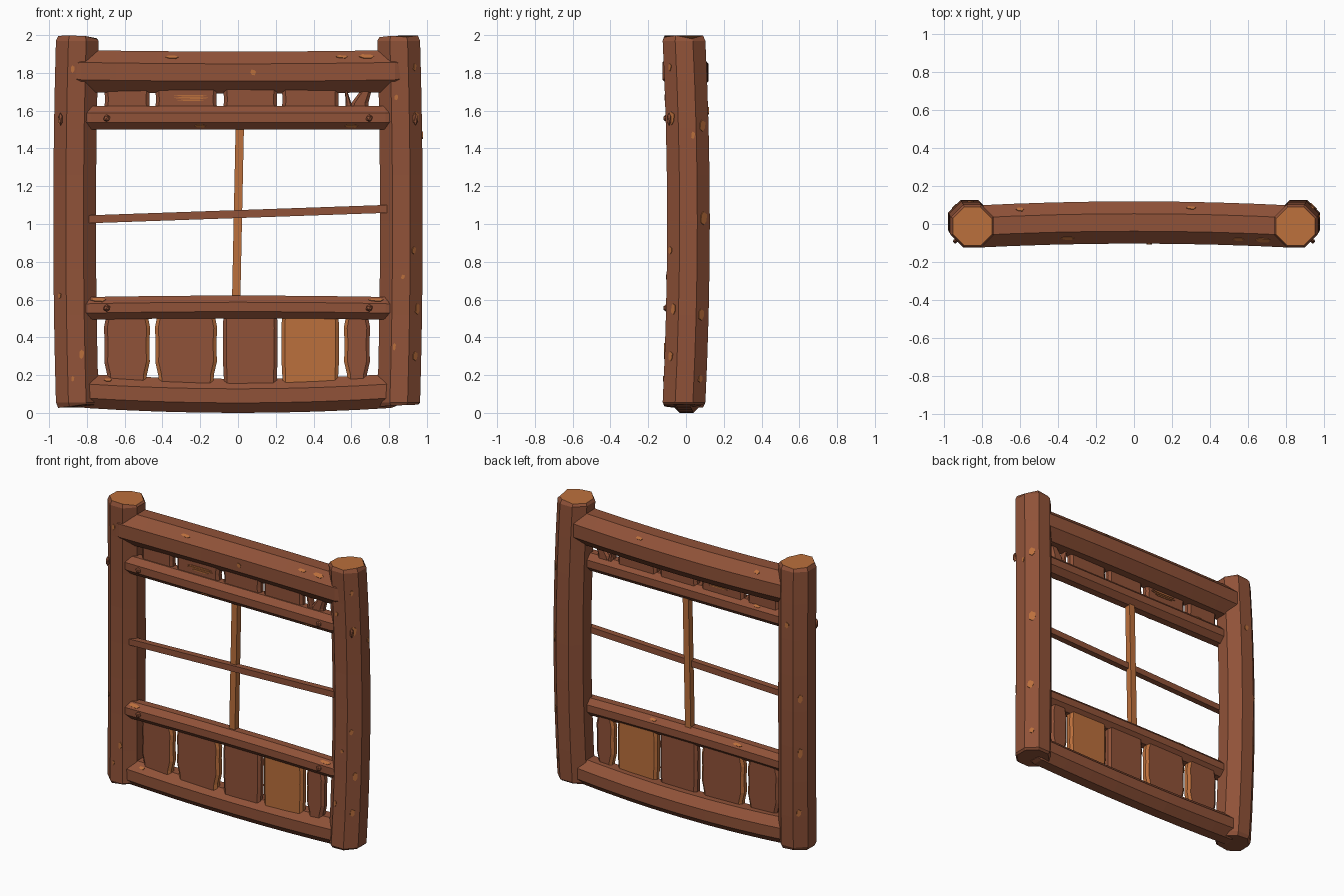
import bpy, bmesh, math, random
from mathutils import Vector, Matrix

random.seed(4)
if "Cube" in bpy.data.objects:
    bpy.data.objects.remove(bpy.data.objects["Cube"])


def material(name, rgb):
    m = bpy.data.materials.new(name)
    m.use_nodes = True
    m.diffuse_color = (*rgb, 1)
    m.node_tree.nodes["Principled BSDF"].inputs["Base Color"].default_value = (*rgb, 1)
    return m


BARK = material("red brown wood", (0.28, 0.085, 0.04))
CUT = material("cut orange wood", (0.50, 0.16, 0.045))


def finish(name, bm):
    bmesh.ops.recalc_face_normals(bm, faces=bm.faces)
    mesh = bpy.data.meshes.new(name)
    bm.to_mesh(mesh)
    bm.free()
    mesh.materials.append(BARK)
    mesh.materials.append(CUT)
    ob = bpy.data.objects.new(name, mesh)
    bpy.context.collection.objects.link(ob)
    return ob


def loft(name, rings, cut_sides=(), cut_caps=(), all_cut=False):
    """Skin closed rings of points; chosen sides and caps show cut wood."""
    bm = bmesh.new()
    loops = [[bm.verts.new(p) for p in ring] for ring in rings]
    n = len(loops[0])
    for a, b in zip(loops, loops[1:]):
        for i in range(n):
            j = (i + 1) % n
            f = bm.faces.new((a[i], a[j], b[j], b[i]))
            f.material_index = int(all_cut or i in cut_sides)
    for end in (0, -1):
        f = bm.faces.new(loops[end])
        f.material_index = int(all_cut or end in cut_caps)
    return finish(name, bm)


class Log:
    """Bowed eight-sided log along x or z."""

    def __init__(self, name, axis, start, end, centre, radius, rough=0.0, cut_caps=()):
        self.name, self.axis, self.centre, self.radius = name, axis, centre, radius
        self.mid, self.half = (start + end) / 2, (end - start) / 2
        chamfer = 0.03
        stops = [start, start + chamfer]
        stops += [start + (end - start) * k / 8 for k in range(1, 8)]
        stops += [end - chamfer, end]
        rings = []
        for t in stops:
            tip = t in (start, end)
            r = radius / math.cos(math.pi / 8) * (0.9 if tip else 1)
            ring = []
            for k in range(8):
                p = self.point(t, k * 45 + 22.5, r)
                if tip:
                    p[2 if axis == "z" else 0] -= math.copysign(random.uniform(0, rough), t - self.mid)
                ring.append(p)
            rings.append(ring)
        loft(name, rings, cut_caps=cut_caps)

    def direction(self, degrees):
        c, s = math.cos(math.radians(degrees)), math.sin(math.radians(degrees))
        return Vector((c, s, 0)) if self.axis == "z" else Vector((0, c, s))

    def point(self, t, degrees, r):
        bow = 1 - ((t - self.mid) / self.half) ** 2
        u, v = self.centre(bow)
        base = Vector((u, v, t)) if self.axis == "z" else Vector((t, u, v))
        return base + self.direction(degrees) * r

    def chip(self, t, side, long, wide, shift=0.0):
        """Thin worn patch lying on one side of the log."""
        n = self.direction(side * 45)
        along = Vector((0, 0, 1)) if self.axis == "z" else Vector((1, 0, 0))
        across = n.cross(along)
        patch(self.name + "_worn_patch", self.point(t, side * 45, self.radius) + across * shift,
              n, along * long, across * wide)


def patch(name, at, n, along, across):
    rings = []
    for depth in (-0.004, 0.004):
        rings.append([at + n * depth + along * a + across * b for a, b in
                      ((-0.5, 0), (-0.3, 0.5), (0.25, 0.45), (0.5, 0.1), (0.3, -0.5), (-0.2, -0.4))])
    loft(name, rings, all_cut=True)


# Upright posts, bowed outward and backward
posts = {}
for label, s in (("right", -1), ("left", 1)):
    posts[s] = Log(label + "_post", "z", 0.025, 2.0,
                   lambda b, s=s: (s * (0.85 + 0.015 * b), -0.012 + 0.025 * b),
                   0.113, 0.022, cut_caps=(-1,))

# Cross beams and rails
top_beam = Log("top_beam", "x", -0.86, 0.86, lambda b: (-0.015 + 0.023 * b, 1.81 - 0.008 * b), 0.111)
bottom_beam = Log("bottom_beam", "x", -0.84, 0.84, lambda b: (-0.012 + 0.015 * b, 0.118 - 0.028 * b), 0.09)
upper_rail = Log("upper_rail", "x", -0.81, 0.81, lambda b: (-0.04, 1.563), 0.062)
lower_rail = Log("lower_rail", "x", -0.81, 0.81, lambda b: (-0.04, 0.553 + 0.008 * b), 0.06)

# Worn patches on posts: height, side, length, width, shift
for t, side, long, wide, shift in (
        (1.82, 6, 0.04, 0.02, 0.02), (0.31, 6, 0.05, 0.025, -0.03), (0.18, 6, 0.03, 0.015, 0.02),
        (1.55, 5, 0.05, 0.03, 0), (0.62, 5, 0.03, 0.02, 0), (1.1, 3, 0.06, 0.03, 0),
        (0.72, 3, 0.07, 0.03, 0), (0.3, 3, 0.05, 0.03, 0.01), (1.6, 2, 0.04, 0.03, 0)):
    posts[-1].chip(t, side, long, wide, shift)
for t, side, long, wide, shift in (
        (1.67, 6, 0.03, 0.02, 0.02), (0.72, 6, 0.025, 0.02, -0.01), (0.35, 6, 0.04, 0.015, 0.03),
        (1.83, 7, 0.04, 0.02, 0), (1.56, 7, 0.07, 0.04, 0), (0.86, 7, 0.04, 0.025, 0.02),
        (0.55, 7, 0.06, 0.03, -0.01), (0.3, 7, 0.05, 0.03, 0), (1.47, 0, 0.04, 0.02, -0.03),
        (1.52, 1, 0.06, 0.04, 0), (1.03, 1, 0.07, 0.045, 0), (0.52, 1, 0.06, 0.04, 0.01),
        (0.18, 1, 0.04, 0.03, 0)):
    posts[1].chip(t, side, long, wide, shift)

# Worn patches on beams and rails
for log, t, side, long, wide in (
        (top_beam, -0.35, 3, 0.07, 0.02), (top_beam, 0.08, 4, 0.03, 0.03), (top_beam, 0.55, 3, 0.06, 0.02),
        (top_beam, 0.68, 3, 0.08, 0.03), (top_beam, -0.6, 1, 0.04, 0.025), (top_beam, 0.3, 1, 0.05, 0.02),
        (upper_rail, -0.2, 5, 0.06, 0.02), (upper_rail, 0.6, 5, 0.07, 0.02), (upper_rail, -0.55, 1, 0.05, 0.02),
        (lower_rail, -0.74, 3, 0.08, 0.025), (lower_rail, 0.73, 3, 0.08, 0.02), (lower_rail, 0.25, 1, 0.05, 0.02),
        (lower_rail, -0.4, 1, 0.07, 0.02), (bottom_beam, -0.69, 3, 0.04, 0.02)):
    log.chip(t, side, long, wide)


# Wall planks with chamfered, uneven long edges
def plank(name, rows, cut_sides=(), all_cut=False, y=-0.03, t=0.028):
    rings = []
    for z, a, b in rows:
        e = min(0.018, (b - a) / 4)
        rings.append([Vector((x, y + d * t, z)) for x, d in
                      ((a + e, -1), (b - e, -1), (b, -0.5), (b, 0.5),
                       (b - e, 1), (a + e, 1), (a, 0.5), (a, -0.5))])
    loft(name, rings, cut_sides, all_cut=all_cut)


LEFT_EDGE, RIGHT_EDGE = (5, 6, 7), (1, 2, 3)
spans = ((-0.71, -0.465, RIGHT_EDGE, False), (-0.44, -0.11, RIGHT_EDGE + LEFT_EDGE, False),
         (-0.08, 0.21, (), False), (0.23, 0.535, (), True), (0.56, 0.70, LEFT_EDGE, False))
for i, (a, b, edges, orange) in enumerate(spans):
    w = 0.02 if edges else 0.005
    rows = [(z, a + k * w, b - k * w) for z, k in
            ((0.13, 1), (0.2, 0.9), (0.27, 0.1), (0.38, 0.2), (0.45, 0.0), (0.54, 0.9))]
    plank("lower_plank_%d" % (i + 1), rows, edges, orange)
    if i < 4:
        plank("upper_plank_%d" % (i + 1), [(1.57, a, b), (1.66, a + 0.006, b - 0.004), (1.75, a, b)])

# Last upper plank, split by a notch
plank("split_plank_inner", [(1.57, 0.565, 0.63), (1.64, 0.57, 0.60), (1.72, 0.565, 0.573)])
plank("split_plank_outer", [(1.57, 0.58, 0.69), (1.64, 0.60, 0.69), (1.72, 0.66, 0.71)])

# Worn streaks on an upper plank, both faces
for y, n in ((-0.059, -1), (-0.001, 1)):
    for z, length in ((1.655, 0.14), (1.667, 0.2), (1.679, 0.18)):
        patch("upper_plank_streak", Vector((-0.25, y, z)), Vector((0, n, 0)),
              Vector((length, 0, 0)), Vector((0, 0, 0.009)))


# Window bars
def bar(name, a, b, half, all_cut=False):
    a, b = Vector(a), Vector(b)
    side = (b - a).cross(Vector((0, 1, 0))).normalized() * half
    deep = Vector((0, half, 0))
    loft(name, [[p + side * u + deep * v for u, v in ((-1, -1), (1, -1), (1, 1), (-1, 1))]
                for p in (a, b)], all_cut=all_cut)


bar("window_bar_upright", (-0.01, -0.03, 0.58), (0.01, -0.03, 1.54), 0.022, True)
bar("window_bar_level", (-0.79, -0.05, 1.025), (0.79, -0.05, 1.08), 0.021)


# Pegs in the rails and splinters on the posts
def knob(name, at, scale, turn=0):
    bm = bmesh.new()
    bmesh.ops.create_icosphere(bm, subdivisions=1, radius=1)
    bmesh.ops.transform(bm, verts=bm.verts, matrix=Matrix.Translation(at)
                        @ Matrix.Rotation(turn, 4, "Z") @ Matrix.Diagonal((*scale, 1)))
    finish(name, bm)


for s, label in ((-1, "right"), (1, "left")):
    for z, level in ((1.56, "upper"), (0.555, "lower")):
        knob("%s_%s_peg" % (label, level), (s * 0.695, -0.104, z), (0.02, 0.018, 0.02))
    knob(label + "_post_splinter", (s * 0.94, -0.09, 1.555), (0.013, 0.014, 0.035), s * math.pi / 4)
